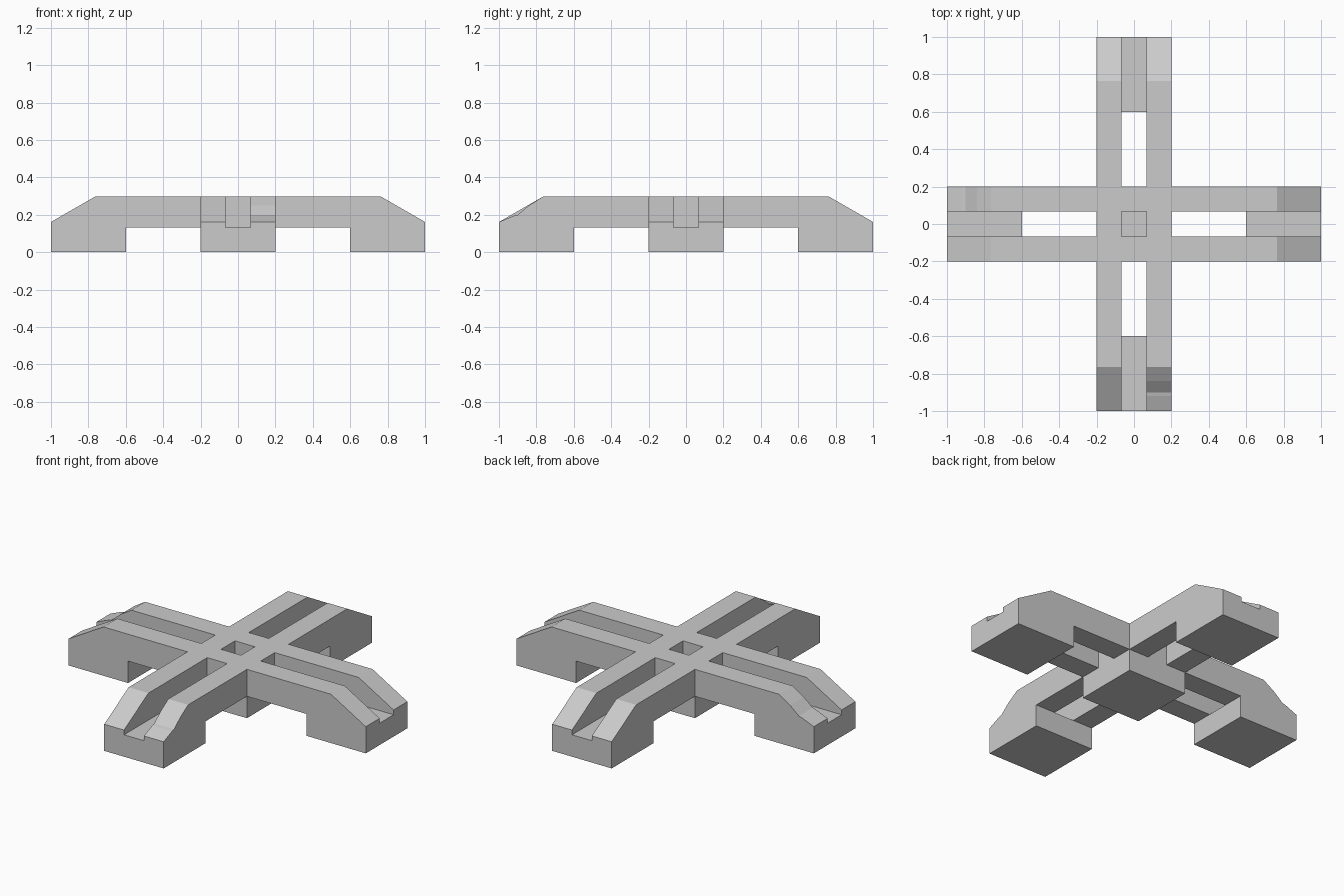
import bpy
import bmesh
from mathutils import Matrix
from math import pi

if "Cube" in bpy.data.objects:
    bpy.data.objects.remove(bpy.data.objects["Cube"])

GAP, HALF, BASE = 0.067, 0.2, 0.133
TOP, LIP, SLOPE = 0.297, 0.162, 0.765


def finish(name, bm, turn=0.0):
    bm.transform(Matrix.Rotation(turn, 4, 'Z'))
    bmesh.ops.recalc_face_normals(bm, faces=bm.faces)
    mesh = bpy.data.meshes.new(name)
    bm.to_mesh(mesh)
    bm.free()
    obj = bpy.data.objects.new(name, mesh)
    bpy.context.collection.objects.link(obj)
    return obj


def block(name, x, y):
    bm = bmesh.new()
    bmesh.ops.create_cube(bm, size=1)
    bm.transform(Matrix.Translation((x, y, BASE / 2)) @
                 Matrix.Diagonal((2 * HALF, 2 * HALF, BASE, 1)))
    finish(name, bm)


def rail(name, side, turn, worn=0):
    """Side profile in x-z, extruded across the rail width.
    worn is the end (-1 or 1) whose slope is chipped, 0 for none."""
    chip = [(0.84, 0.25), (0.90, 0.20), (0.92, 0.195)]
    right = [(SLOPE, TOP)] + (chip if worn == 1 else []) + [(1, LIP), (1, BASE)]
    left = [(SLOPE, TOP)] + (chip if worn == -1 else []) + [(1, LIP), (1, BASE)]
    profile = right + [(-x, z) for x, z in reversed(left)]
    y0, y1 = sorted((side * GAP, side * HALF))
    bm = bmesh.new()
    face = bm.faces.new([bm.verts.new((x, y0, z)) for x, z in profile])
    new = bmesh.ops.extrude_face_region(bm, geom=[face])['geom']
    verts = [g for g in new if isinstance(g, bmesh.types.BMVert)]
    bmesh.ops.translate(bm, verts=verts, vec=(0, y1 - y0, 0))
    finish(name, bm, turn)


# Support blocks: centre and the end of every arm
block("centre_block", 0, 0)
for s, label_x, label_y in ((-1, "left", "front"), (1, "right", "back")):
    block(label_x + "_foot", s * 0.8, 0)
    block(label_y + "_foot", 0, s * 0.8)

# Paired rails left to right
rail("front_cross_rail", -1, 0)
rail("back_cross_rail", 1, 0, worn=-1)

# Paired rails front to back (quarter turn: local +y becomes -x)
rail("left_long_rail", 1, pi / 2)
rail("right_long_rail", -1, pi / 2, worn=-1)
